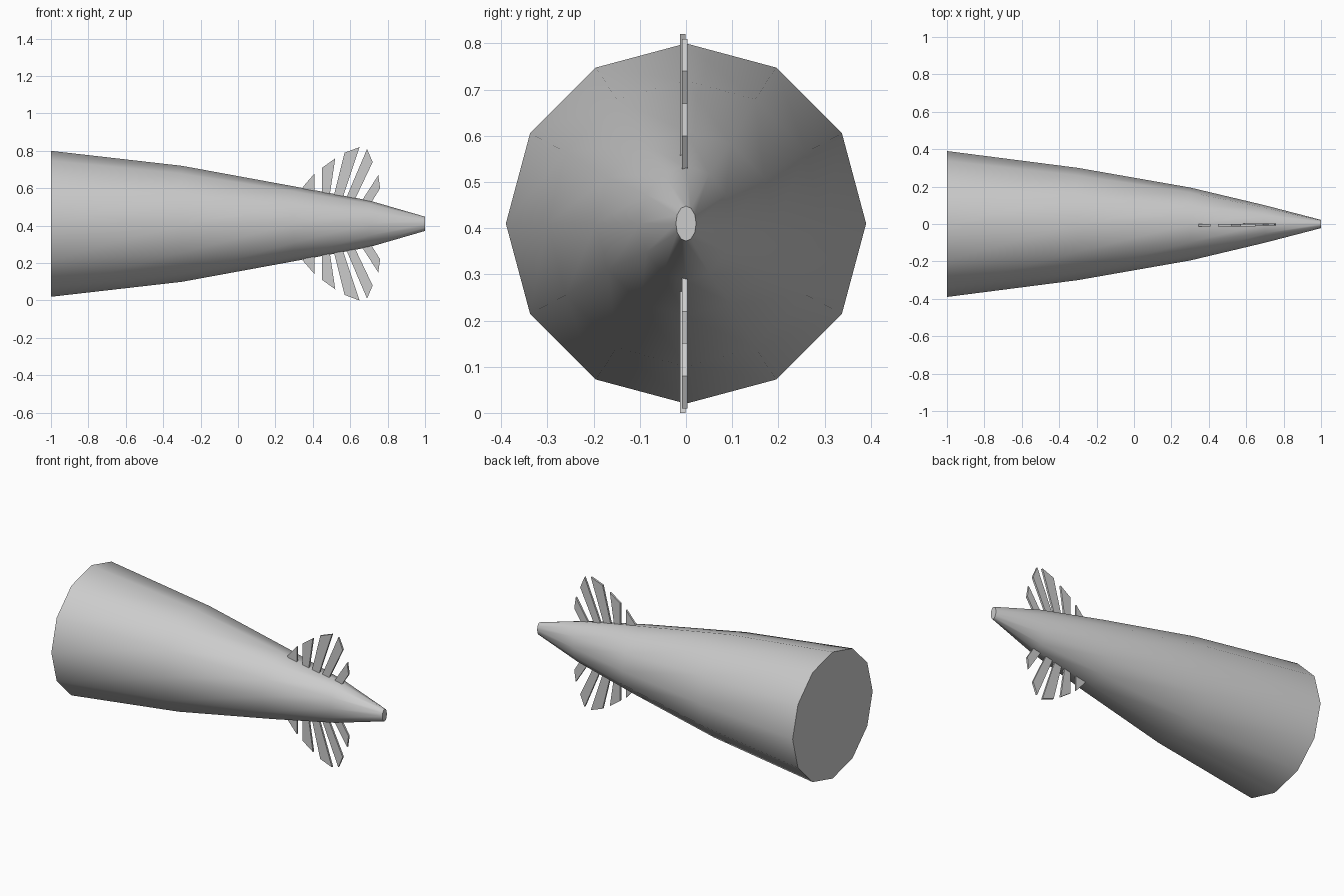
import bpy, bmesh, math

cube = bpy.data.objects.get("Cube")
if cube:
    bpy.data.objects.remove(cube)

AXIS_Z = 0.41

grey = bpy.data.materials.new("light_grey")
grey.use_nodes = True
colour = (0.6, 0.6, 0.6, 1)
grey.diffuse_color = colour
grey.node_tree.nodes["Principled BSDF"].inputs["Base Color"].default_value = colour


def finish(bm, name):
    bmesh.ops.recalc_face_normals(bm, faces=bm.faces)
    mesh = bpy.data.meshes.new(name)
    bm.to_mesh(mesh)
    bm.free()
    mesh.materials.append(grey)
    obj = bpy.data.objects.new(name, mesh)
    bpy.context.collection.objects.link(obj)
    return obj


# Tapered twelve-sided body: x, half width, half height
stations = [(-1, .39, .39), (-.3, .3, .31), (.3, .195, .2),
            (.7, .1, .125), (1, .022, .038)]
SIDES = 12
bm = bmesh.new()
rings = []
for x, ry, rz in stations:
    angles = [math.tau * i / SIDES for i in range(SIDES)]
    rings.append([bm.verts.new((x, ry * math.sin(a), AXIS_Z + rz * math.cos(a)))
                  for a in angles])
for a, b in zip(rings, rings[1:]):
    for i in range(SIDES):
        j = (i + 1) % SIDES
        bm.faces.new((a[i], a[j], b[j], b[i]))
bm.faces.new(rings[0])
bm.faces.new(rings[-1])
body = finish(bm, "tapered_body")
bpy.ops.object.select_all(action="DESELECT")
body.select_set(True)
bpy.context.view_layer.objects.active = body
bpy.ops.object.shade_smooth_by_angle(angle=math.radians(40))

# Fan slats: side outline (x, z) and the y of the near face
slats = [
    ([(.345, .605), (.41, .68), (.41, .57), (.38, .56)], -.013),
    ([(.45, .71), (.52, .76), (.49, .56), (.45, .56)], -.013),
    ([(.57, .79), (.65, .82), (.56, .55), (.51, .55)], -.013),
    ([(.69, .81), (.72, .74), (.62, .53), (.575, .54)], -.009),
    ([(.75, .67), (.76, .6), (.71, .52), (.66, .53)], -.009),
]
THICK = .012


def fan(name, side):
    bm = bmesh.new()
    for outline, y in slats:
        face = bm.faces.new([bm.verts.new((x, y, AXIS_Z + side * (z - AXIS_Z)))
                             for x, z in outline])
        out = bmesh.ops.extrude_face_region(bm, geom=[face])["geom"]
        moved = [v for v in out if isinstance(v, bmesh.types.BMVert)]
        bmesh.ops.translate(bm, verts=moved, vec=(0, THICK, 0))
    return finish(bm, name)


fan("upper_fan_fin", 1)
fan("lower_fan_fin", -1)
